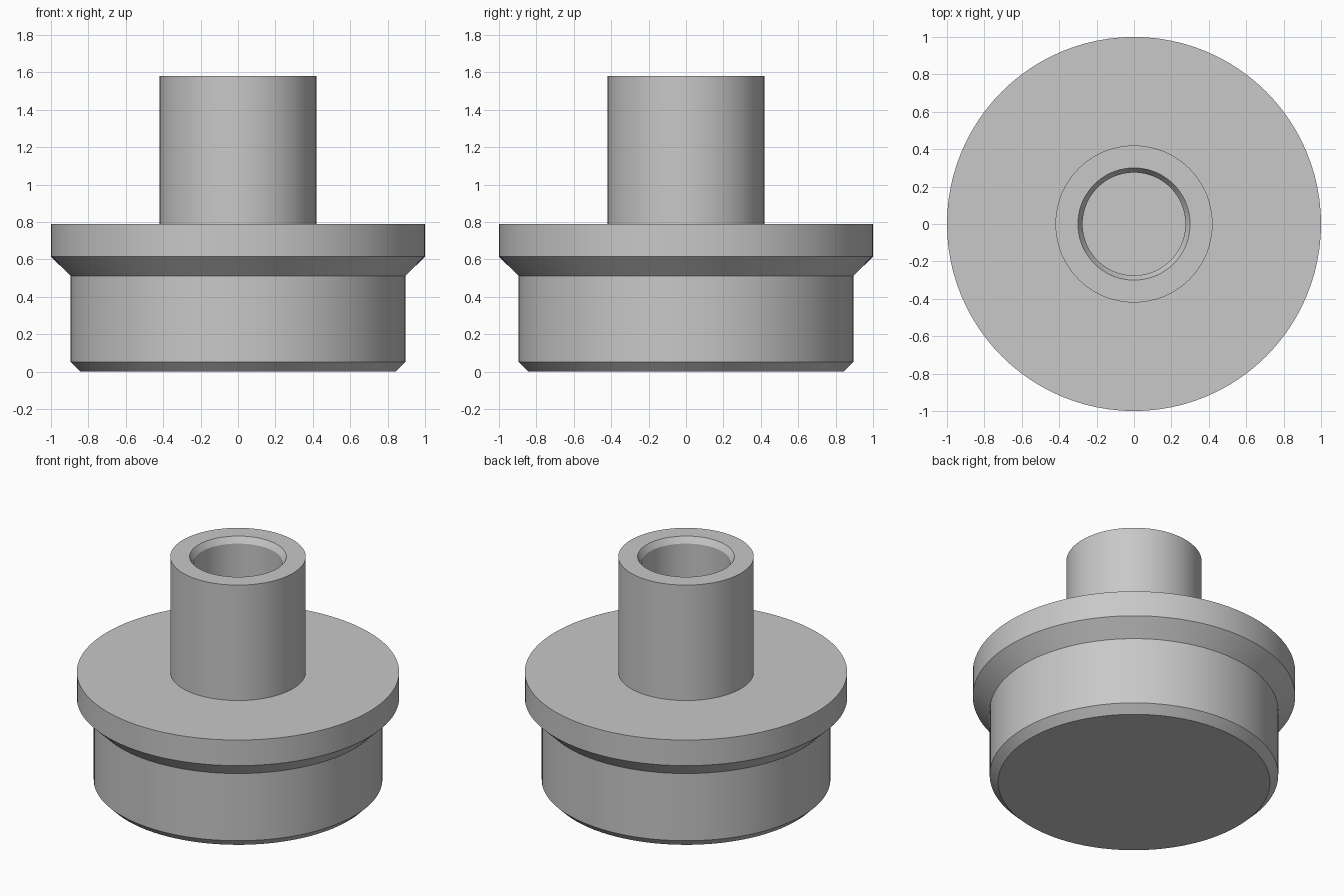
import bpy, bmesh, math

if "Cube" in bpy.data.objects:
    bpy.data.objects.remove(bpy.data.objects["Cube"])

SEGMENTS = 96

grey = bpy.data.materials.new("plain grey")
grey.diffuse_color = (0.58, 0.58, 0.58, 1.0)
grey.use_nodes = True
grey.node_tree.nodes["Principled BSDF"].inputs["Base Color"].default_value = grey.diffuse_color


def lathe(name, profile):
    """Revolve (radius, height) points about z; end points on the axis close the solid."""
    bm = bmesh.new()
    verts = [bm.verts.new((r, 0, z)) for r, z in profile]
    edges = [bm.edges.new(pair) for pair in zip(verts, verts[1:])]
    bmesh.ops.spin(bm, geom=verts + edges, cent=(0, 0, 0), axis=(0, 0, 1),
                   angle=math.tau, steps=SEGMENTS, use_duplicate=False)
    bmesh.ops.remove_doubles(bm, verts=bm.verts, dist=1e-4)
    bmesh.ops.recalc_face_normals(bm, faces=bm.faces)
    mesh = bpy.data.meshes.new(name)
    bm.to_mesh(mesh)
    bm.free()
    mesh.materials.append(grey)
    obj = bpy.data.objects.new(name, mesh)
    bpy.context.collection.objects.link(obj)
    bpy.ops.object.select_all(action='DESELECT')
    obj.select_set(True)
    bpy.context.view_layer.objects.active = obj
    bpy.ops.object.shade_smooth_by_angle(angle=math.radians(25))
    return obj


# One turned piece: chamfered plug, flared flange, hollow stem with blind bore
lathe("flanged_plug", [
    (0, 0), (0.843, 0), (0.895, 0.052),       # base and lower chamfer
    (0.895, 0.512), (1.0, 0.615),             # plug wall and flare
    (1.0, 0.79), (0.42, 0.79),                # flange rim and top
    (0.42, 1.58), (0.30, 1.58),               # stem wall and lip
    (0.275, 1.54), (0.275, 0.70), (0, 0.70),  # bore chamfer, wall and floor
])
